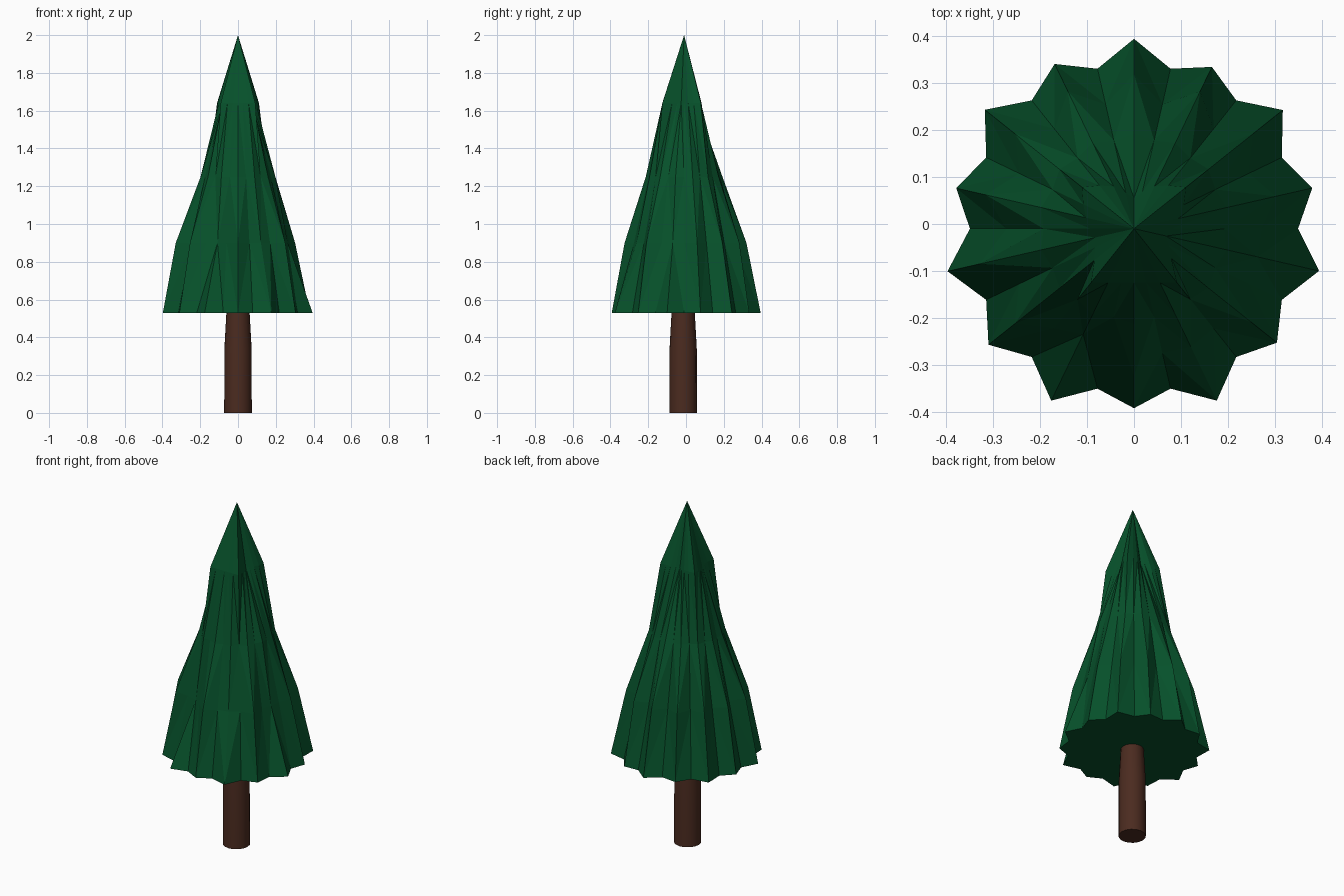
import bpy
import bmesh
from math import sin, cos, pi

cube = bpy.data.objects.get("Cube")
if cube:
    bpy.data.objects.remove(cube, do_unlink=True)


def make_material(name, rgb):
    mat = bpy.data.materials.new(name)
    mat.use_nodes = True
    mat.diffuse_color = (*rgb, 1)
    mat.node_tree.nodes["Principled BSDF"].inputs["Base Color"].default_value = (*rgb, 1)
    return mat


def make_object(name, bm, mat):
    bmesh.ops.recalc_face_normals(bm, faces=bm.faces)
    mesh = bpy.data.meshes.new(name)
    bm.to_mesh(mesh)
    bm.free()
    mesh.materials.append(mat)
    obj = bpy.data.objects.new(name, mesh)
    bpy.context.scene.collection.objects.link(obj)
    return obj


green = make_material("dark pine green", (0.002, 0.083, 0.024))
brown = make_material("bark brown", (0.07, 0.024, 0.014))

TIPS = 14
STEP = 2 * pi / TIPS
CENTRE_Y = -0.01


def pleats(tips, notch):
    """Alternate branch tips with notches of one radius."""
    return [r for tip in tips for r in (tip, notch)]


# Branch radii, clockwise from the back
hem = [0.405, 0.383, 0.406, 0.39, 0.405, 0.39, 0.407,
       0.383, 0.407, 0.397, 0.408, 0.389, 0.407, 0.39]
skirt = [0.33, 0.325, 0.325, 0.31, 0.27, 0.32, 0.28,
         0.315, 0.25, 0.325, 0.338, 0.325, 0.325, 0.325]
# Crown: three hollows between a wide flat front lobe and two back lobes
crown = [0.065, 0.08, 0.1, 0.118, 0.142, 0.118, 0.097, 0.08, 0.07, 0.081,
         0.102, 0.147, 0.128, 0.118, 0.115, 0.118, 0.128, 0.147, 0.108, 0.092,
         0.085, 0.093, 0.105, 0.12, 0.142, 0.118, 0.1, 0.078]
TIERS = [(0.53, pleats(hem, 0.35)),
         (0.9, pleats(skirt, 0.272)),
         (1.25, pleats([0.203] * TIPS, 0.193)),
         (1.64, crown)]


def foliage_ring(bm, z, radii):
    ring = []
    for i, r in enumerate(radii):
        a = pi / 2 - i * STEP / 2
        ring.append(bm.verts.new((r * cos(a), CENTRE_Y + r * sin(a), z)))
    return ring


# Foliage: pleated cone with a star-shaped hem, each fold fanning from its hollow
bm = bmesh.new()
rings = [foliage_ring(bm, *tier) for tier in TIERS]
for low, high, (_, radii) in zip(rings, rings[1:], TIERS[1:]):
    for i in range(len(low)):
        j = (i + 1) % len(low)
        inner, outer = (i, j) if radii[i] < radii[j] else (j, i)
        bm.faces.new((high[inner], low[inner], low[outer]))
        bm.faces.new((high[inner], low[outer], high[outer]))
apex = bm.verts.new((0, CENTRE_Y, 2))
top = rings[-1]
for i, v in enumerate(top):
    bm.faces.new((v, top[(i + 1) % len(top)], apex))
bm.faces.new(rings[0])
make_object("foliage", bm, green)

# Trunk: straight post that tapers into the foliage
bm = bmesh.new()
SIDES = 16
posts = []
for z, r in ((0, 0.073), (0.34, 0.072), (0.56, 0.06)):
    posts.append([bm.verts.new((r * cos(2 * pi * i / SIDES),
                                -0.015 + r * sin(2 * pi * i / SIDES), z))
                  for i in range(SIDES)])
for low, high in zip(posts, posts[1:]):
    for i in range(SIDES):
        j = (i + 1) % SIDES
        bm.faces.new((low[i], low[j], high[j], high[i]))
bm.faces.new(posts[0])
bm.faces.new(posts[-1])
trunk = make_object("trunk", bm, brown)
bpy.ops.object.select_all(action='DESELECT')
trunk.select_set(True)
bpy.context.view_layer.objects.active = trunk
bpy.ops.object.shade_smooth_by_angle(angle=0.6)
